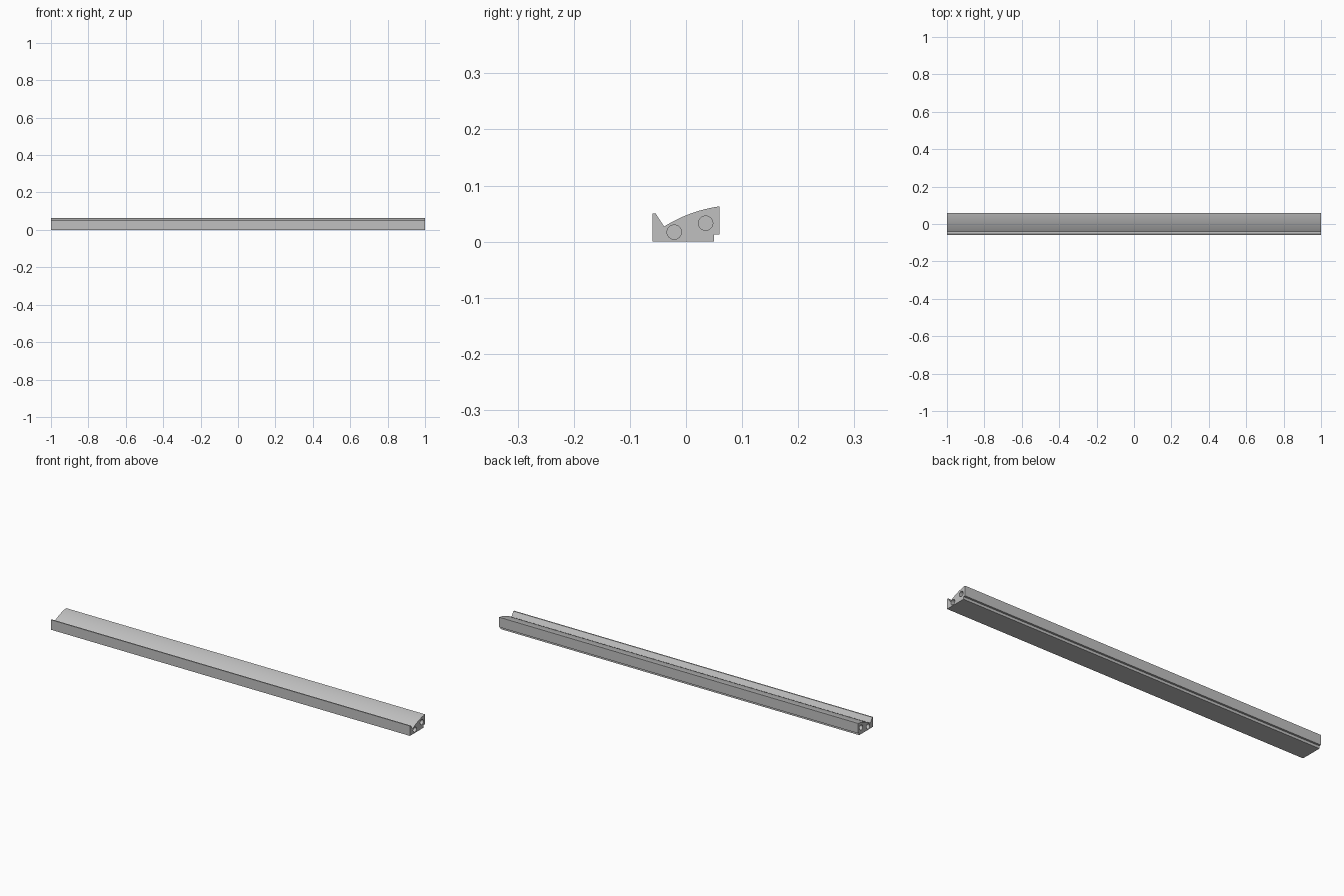
import bpy, bmesh, math
from mathutils import Vector

if "Cube" in bpy.data.objects:
    bpy.data.objects.remove(bpy.data.objects["Cube"], do_unlink=True)

LENGTH = 2.0
HOLE_RADIUS = 0.0128
HOLE_DEPTH = 0.1

grey = bpy.data.materials.new("plain_grey")
grey.use_nodes = True
grey.diffuse_color = (0.53, 0.53, 0.53, 1)
grey.node_tree.nodes["Principled BSDF"].inputs["Base Color"].default_value = grey.diffuse_color


def arc(start, end, half_angle, steps):
    """Points on an upward-bulging arc from start to end, in the (y, z) plane."""
    a, b = Vector(start), Vector(end)
    chord = b - a
    radius = chord.length / (2 * math.sin(half_angle))
    normal = Vector((-chord.y, chord.x)).normalized()
    centre = (a + b) / 2 - normal * radius * math.cos(half_angle)
    points = []
    for i in range(steps + 1):
        t = half_angle * (2 * i / steps - 1)
        points.append(centre + radius * (normal * math.cos(t) + chord.normalized() * math.sin(t)))
    return points


def extrude_x(name, profile, x0, x1):
    """Solid made by sweeping a (y, z) profile along x."""
    bm = bmesh.new()
    face = bm.faces.new([bm.verts.new((x0, p[0], p[1])) for p in profile])
    swept = bmesh.ops.extrude_face_region(bm, geom=[face])
    verts = [g for g in swept["geom"] if isinstance(g, bmesh.types.BMVert)]
    bmesh.ops.translate(bm, verts=verts, vec=(x1 - x0, 0, 0))
    bmesh.ops.recalc_face_normals(bm, faces=bm.faces)
    mesh = bpy.data.meshes.new(name)
    bm.to_mesh(mesh)
    bm.free()
    obj = bpy.data.objects.new(name, mesh)
    bpy.context.collection.objects.link(obj)
    mesh.materials.append(grey)
    return obj


# Rail: front lip, V groove, curved top and rebated back edge
profile = [(-0.06, 0), (-0.06, 0.05), (-0.054, 0.05)]
profile += arc((-0.039, 0.027), (0.06, 0.063), math.radians(12), 20)
profile += [(0.06, 0.013), (0.05, 0.013), (0.05, 0)]
rail = extrude_x("rail", profile, -LENGTH / 2, LENGTH / 2)

# Blind round holes in both ends
for y, z in [(-0.021, 0.017), (0.035, 0.033)]:
    circle = [(y + HOLE_RADIUS * math.cos(math.tau * i / 32),
               z + HOLE_RADIUS * math.sin(math.tau * i / 32)) for i in range(32)]
    for side in (-1, 1):
        end = side * LENGTH / 2
        cutter = extrude_x("hole_cutter", circle, end - side * HOLE_DEPTH, end + side * 0.02)
        cutter.hide_render = True
        cutter.hide_set(True)
        cut = rail.modifiers.new("end_hole", "BOOLEAN")
        cut.operation = "DIFFERENCE"
        cut.solver = "EXACT"
        cut.object = cutter

# Bake the holes and remove the cutters
bpy.context.view_layer.objects.active = rail
rail.select_set(True)
for name in [m.name for m in rail.modifiers]:
    cutter = rail.modifiers[name].object
    bpy.ops.object.modifier_apply(modifier=name)
    bpy.data.objects.remove(cutter, do_unlink=True)
bpy.ops.object.shade_smooth_by_angle(angle=math.radians(25))
